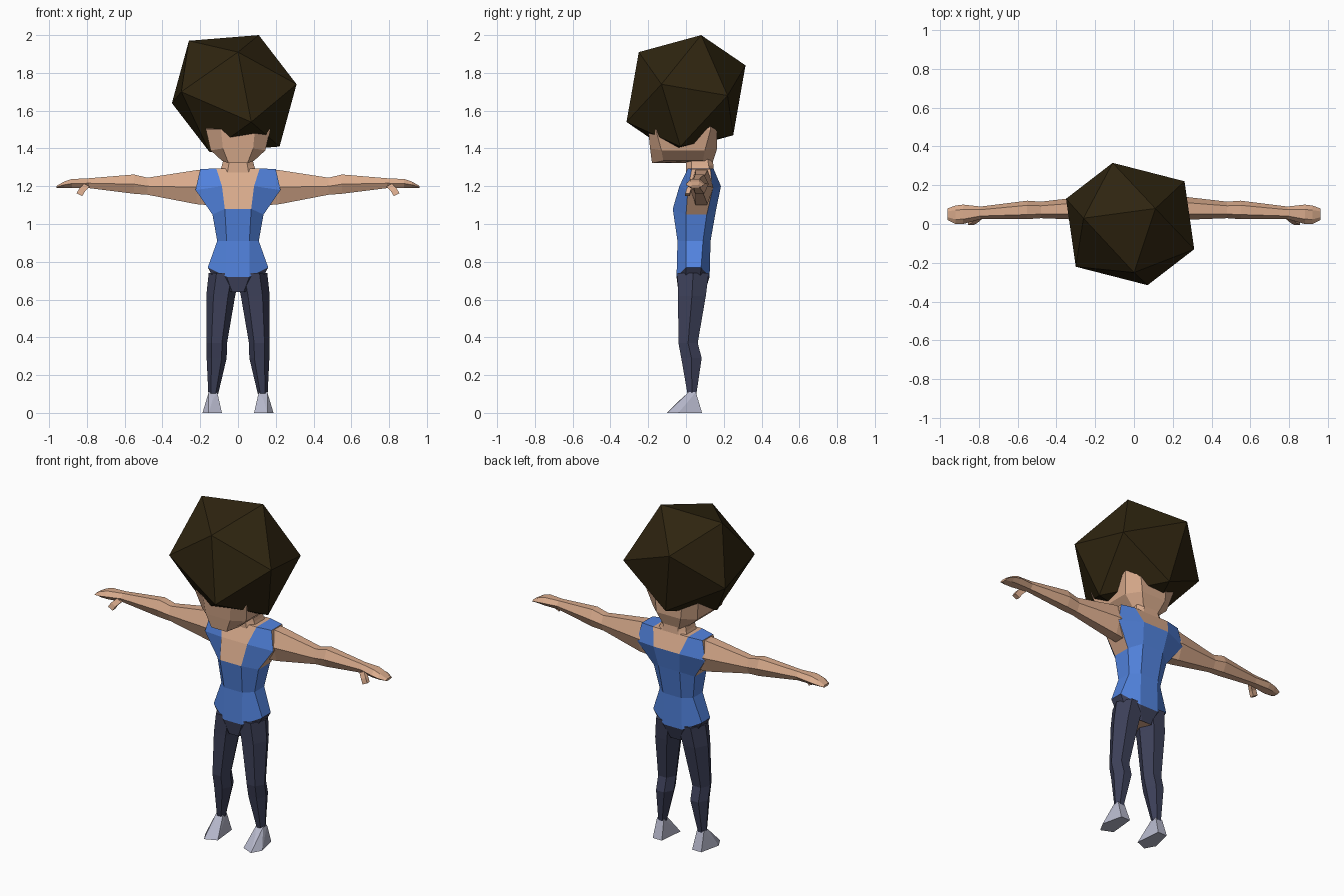
import bpy, bmesh, math

def material(name, rgb):
    m = bpy.data.materials.new(name)
    m.diffuse_color = (*rgb, 1)
    return m

SKIN = material("skin", (0.70, 0.41, 0.265))
BLUE = material("blue_top", (0.085, 0.23, 0.74))
PANTS = material("dark_trousers", (0.047, 0.052, 0.10))
SHOE = material("grey_shoe", (0.47, 0.48, 0.60))
HAIR = material("dark_hair", (0.028, 0.018, 0.005))

def finish(name, bm, mats, mirror=False):
    bmesh.ops.recalc_face_normals(bm, faces=bm.faces)
    me = bpy.data.meshes.new(name)
    bm.to_mesh(me)
    bm.free()
    for m in mats:
        me.materials.append(m)
    ob = bpy.data.objects.new(name, me)
    bpy.context.collection.objects.link(ob)
    if mirror:
        ob.modifiers.new("mirror", 'MIRROR').use_mirror_merge = False
    return ob

def loft(name, rings, mats, rule=None, caps=None, mirror=False):
    """Skin a list of rings; rule(gap, column) picks the material."""
    bm = bmesh.new()
    vs = [[bm.verts.new(p) for p in r] for r in rings]
    n = len(vs[0])
    for g in range(len(vs) - 1):
        for c in range(n):
            d = (c + 1) % n
            f = bm.faces.new((vs[g][c], vs[g][d], vs[g + 1][d], vs[g + 1][c]))
            f.material_index = rule(g, c) if rule else 0
    bm.faces.new(vs[0])
    for idx, mat in caps or [(range(n), 0)]:
        bm.faces.new([vs[-1][i] for i in idx]).material_index = mat
    return finish(name, bm, mats, mirror)

def hull(name, pts, mat, mirror=False):
    bm = bmesh.new()
    for p in pts:
        bm.verts.new(p)
    bmesh.ops.convex_hull(bm, input=bm.verts)
    return finish(name, bm, [mat], mirror)

def body_ring(zi, zo, xi, xo, yfi, yfo, ybo, ybi):
    """Symmetric eight-point ring: inner points front/back, outer points at the sides."""
    half = [(xi, yfi, zi), (xo, yfo, zo), (xo, ybo, zo), (xi, ybi, zi)]
    return [(-xi, yfi, zi)] + half + [(-x, y, z) for x, y, z in half[:0:-1]]

def hexagon(a0, a1, b0, b1):
    """Six points, pointed along a, filling the given extents."""
    k = math.sin(math.pi / 3)
    return [((a0 + a1) / 2 + (a1 - a0) / 2 * math.cos(i * math.pi / 3),
             (b0 + b1) / 2 + (b1 - b0) / 2 * math.sin(i * math.pi / 3) / k) for i in range(6)]

# Torso: trousers at the hips, blue vest with shoulder straps, bare neckline and armholes
def vest_rule(gap, col):
    if gap == 0:
        return 2
    if gap == 3 and col in (0, 2, 6) or gap == 4 and col % 2 == 0:
        return 0
    return 1

torso = [body_ring(*r) for r in [
    (0.64, 0.66, 0.03, 0.10, -0.04, 0.00, 0.07, 0.10),
    (0.72, 0.77, 0.06, 0.16, -0.05, 0.00, 0.08, 0.125),
    (0.91, 0.91, 0.06, 0.11, -0.045, 0.00, 0.09, 0.13),
    (1.08, 1.05, 0.07, 0.135, -0.07, 0.00, 0.11, 0.16),
    (1.20, 1.18, 0.085, 0.225, -0.035, 0.01, 0.14, 0.185),
    (1.295, 1.29, 0.115, 0.20, 0.01, 0.03, 0.13, 0.145)]]
loft("torso", torso, [SKIN, BLUE, PANTS], vest_rule,
     [((1, 2, 3, 4), 1), ((5, 6, 7, 0), 1), ((0, 1, 4, 5), 0)])

# Neck and head
loft("neck", [body_ring(*r) for r in [
    (1.25, 1.27, 0.06, 0.10, 0.00, 0.03, 0.13, 0.15),
    (1.31, 1.31, 0.05, 0.085, 0.00, 0.03, 0.12, 0.145),
    (1.37, 1.37, 0.04, 0.07, 0.00, 0.03, 0.11, 0.14)]], [SKIN])
loft("head", [body_ring(*r) for r in [
    (1.322, 1.335, 0.05, 0.085, -0.18, -0.12, 0.09, 0.14),
    (1.40, 1.39, 0.08, 0.145, -0.19, -0.13, 0.10, 0.165),
    (1.50, 1.50, 0.09, 0.17, -0.20, -0.16, 0.13, 0.165),
    (1.70, 1.70, 0.06, 0.12, -0.13, -0.10, 0.10, 0.14)]], [SKIN])

# Hair: tilted twenty-sided ball from six points and their opposites
ball = [(0.13, 0.08, 0.31), (0.33, -0.13, 0.05), (0.02, -0.25, 0.22),
        (0.09, -0.315, -0.15), (-0.28, -0.22, 0.01), (-0.24, 0.03, 0.28)]
hull("hair", [(-0.02 + s * x, s * y, 1.69 + s * z) for x, y, z in ball for s in (1, -1)], HAIR)

# Arms and hands: x, y range, z range
arm = [(0.16, 0.02, 0.14, 1.10, 1.285), (0.22, 0.02, 0.145, 1.105, 1.285),
       (0.48, 0.03, 0.115, 1.155, 1.245), (0.55, 0.025, 0.12, 1.16, 1.262),
       (0.79, 0.025, 0.09, 1.19, 1.242), (0.88, 0.00, 0.10, 1.19, 1.238),
       (0.92, 0.00, 0.095, 1.19, 1.225), (0.96, 0.02, 0.08, 1.19, 1.202)]
loft("arm", [[(x, a, b) for a, b in hexagon(*r)] for x, *r in arm], [SKIN], mirror=True)
loft("thumb", [[(x + dx, y + dy, z + dx / 2) for dx, dy in
                ((-0.015, -0.012), (0.015, -0.012), (0.015, 0.012), (-0.015, 0.012))]
               for x, y, z in ((0.80, 0.035, 1.205), (0.825, 0.015, 1.18), (0.84, 0.008, 1.155))],
     [SKIN], mirror=True)

# Trouser legs: z, x range, y range
leg = [(0.74, -0.01, 0.155, -0.045, 0.12), (0.62, 0.015, 0.168, -0.042, 0.105),
       (0.37, 0.058, 0.168, -0.04, 0.062), (0.29, 0.06, 0.166, -0.025, 0.083),
       (0.10, 0.105, 0.157, 0.008, 0.055)]
loft("trouser_leg", [[(a, b, z) for a, b in hexagon(*r)] for z, *r in leg], [PANTS], mirror=True)

# Shoes
hull("shoe", [(0.11, 0.015, 0.11), (0.155, 0.015, 0.11), (0.11, 0.052, 0.11), (0.155, 0.052, 0.11),
              (0.135, -0.03, 0.07), (0.10, 0.085, 0), (0.16, 0.085, 0), (0.188, -0.04, 0),
              (0.155, -0.10, 0), (0.085, -0.07, 0)], SHOE, mirror=True)
